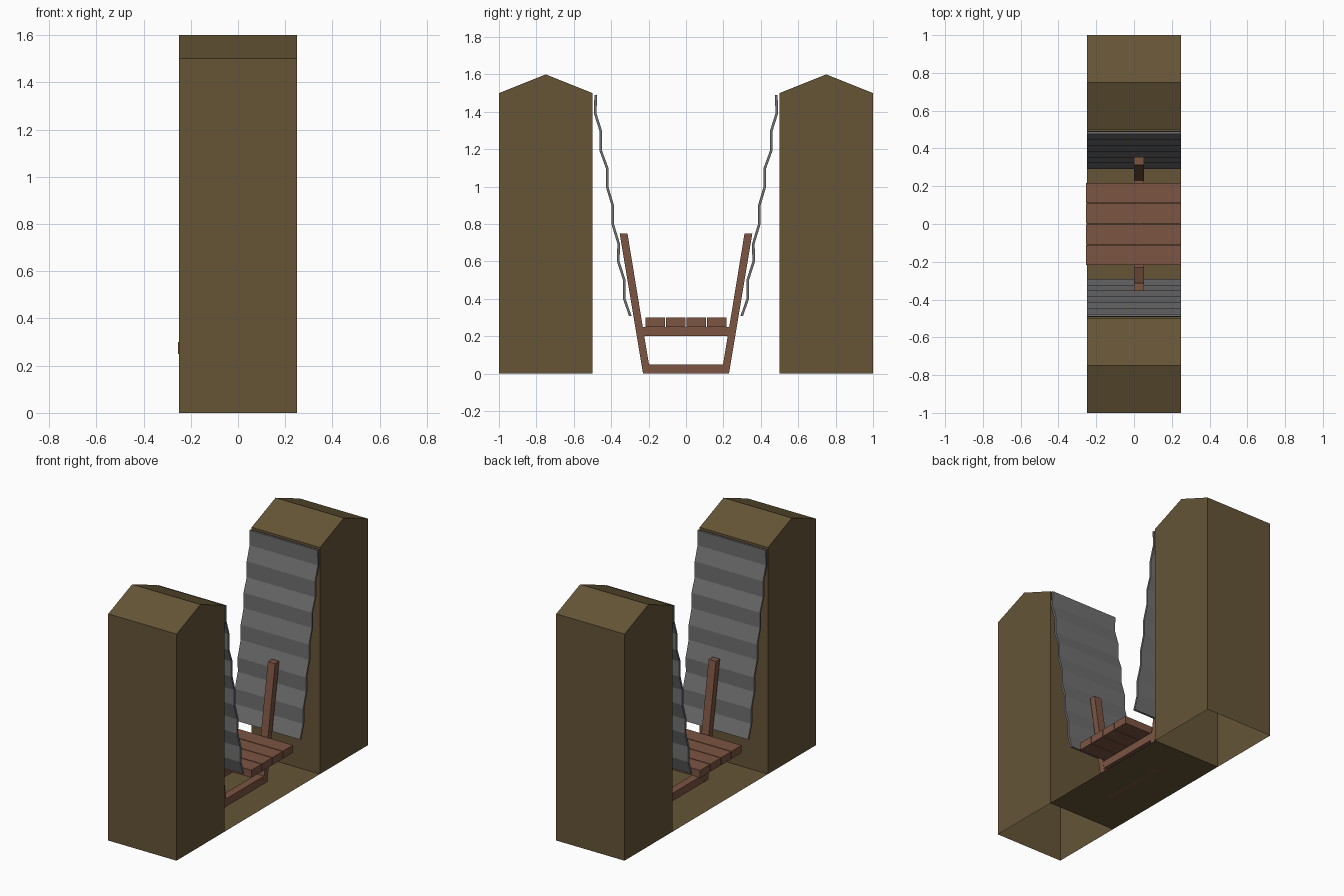
import bpy, bmesh

if "Cube" in bpy.data.objects:
    bpy.data.objects.remove(bpy.data.objects["Cube"])


def material(name, rgb):
    m = bpy.data.materials.new(name)
    m.diffuse_color = (*rgb, 1)
    m.use_nodes = True
    m.node_tree.nodes["Principled BSDF"].inputs["Base Color"].default_value = m.diffuse_color
    return m


EARTH = material("earth", (0.13, 0.09, 0.037))
WOOD = material("wood", (0.20, 0.09, 0.055))
IRON = material("iron", (0.16, 0.16, 0.16))


def extrude_yz(name, profile, x0, x1, mat, mirror=False, open_bottom=False):
    """Extrude a closed (y, z) profile along x, optionally mirrored in y."""
    bm = bmesh.new()
    face = bm.faces.new([bm.verts.new((x0, y, z)) for y, z in profile])
    out = bmesh.ops.extrude_face_region(bm, geom=[face], use_keep_orig=True)
    for v in out["geom"]:
        if isinstance(v, bmesh.types.BMVert):
            v.co.x = x1
    bmesh.ops.recalc_face_normals(bm, faces=bm.faces[:])
    if open_bottom:
        low = [f for f in bm.faces if all(v.co.z < 1e-5 for v in f.verts)]
        bmesh.ops.delete(bm, geom=low, context='FACES_ONLY')
    me = bpy.data.meshes.new(name)
    bm.to_mesh(me)
    bm.free()
    me.materials.append(mat)
    ob = bpy.data.objects.new(name, me)
    bpy.context.collection.objects.link(ob)
    if mirror:
        mod = ob.modifiers.new("mirror", 'MIRROR')
        mod.use_axis = (False, True, False)
        mod.use_mirror_merge = False
    return ob


def rect(y0, y1, z0, z1):
    return [(y0, z0), (y1, z0), (y1, z1), (y0, z1)]


# Earth banks with ridged tops, open underneath
extrude_yz("earth_bank", [(0.5, 0), (1, 0), (1, 1.5), (0.75, 1.6), (0.5, 1.5)],
           -0.25, 0.25, EARTH, mirror=True, open_bottom=True)

# Trench floor: a single flat face
floor = bpy.data.meshes.new("trench_floor")
floor.from_pydata([(-0.25, -0.5, 0), (0.25, -0.5, 0), (0.25, 0.5, 0), (-0.25, 0.5, 0)],
                  [], [(0, 1, 2, 3)])
floor.materials.append(EARTH)
bpy.context.collection.objects.link(bpy.data.objects.new("trench_floor", floor))

# Leaning corrugated sheets: stepped zigzag running down the bank
line = [(0.483, 1.49), (0.485, 1.39), (0.455, 1.295), (0.455, 1.19), (0.422, 1.10),
        (0.422, 1.0), (0.392, 0.90), (0.392, 0.80), (0.360, 0.695), (0.362, 0.60),
        (0.330, 0.50), (0.330, 0.40), (0.298, 0.308)]
t = 0.007
sheet = [(y + t, z) for y, z in line] + [(y - t, z) for y, z in reversed(line)]
extrude_yz("corrugated_sheet", sheet, -0.25, 0.25, IRON, mirror=True)

# Timber frame: leaning posts and two cross beams
extrude_yz("frame_post", [(0.19, 0), (0.23, 0), (0.355, 0.75), (0.313, 0.75)],
           0.0, 0.053, WOOD, mirror=True)
extrude_yz("frame_sill", rect(-0.205, 0.205, 0, 0.05), 0.001, 0.052, WOOD)
extrude_yz("frame_crossbeam", rect(-0.235, 0.235, 0.2, 0.25), 0.001, 0.052, WOOD)

# Walkway boards
for i in range(4):
    y = -0.165 + i * 0.11
    extrude_yz(f"walkway_board_{i + 1}", rect(y - 0.0525, y + 0.0525, 0.25, 0.3),
               -0.255, 0.25, WOOD)
